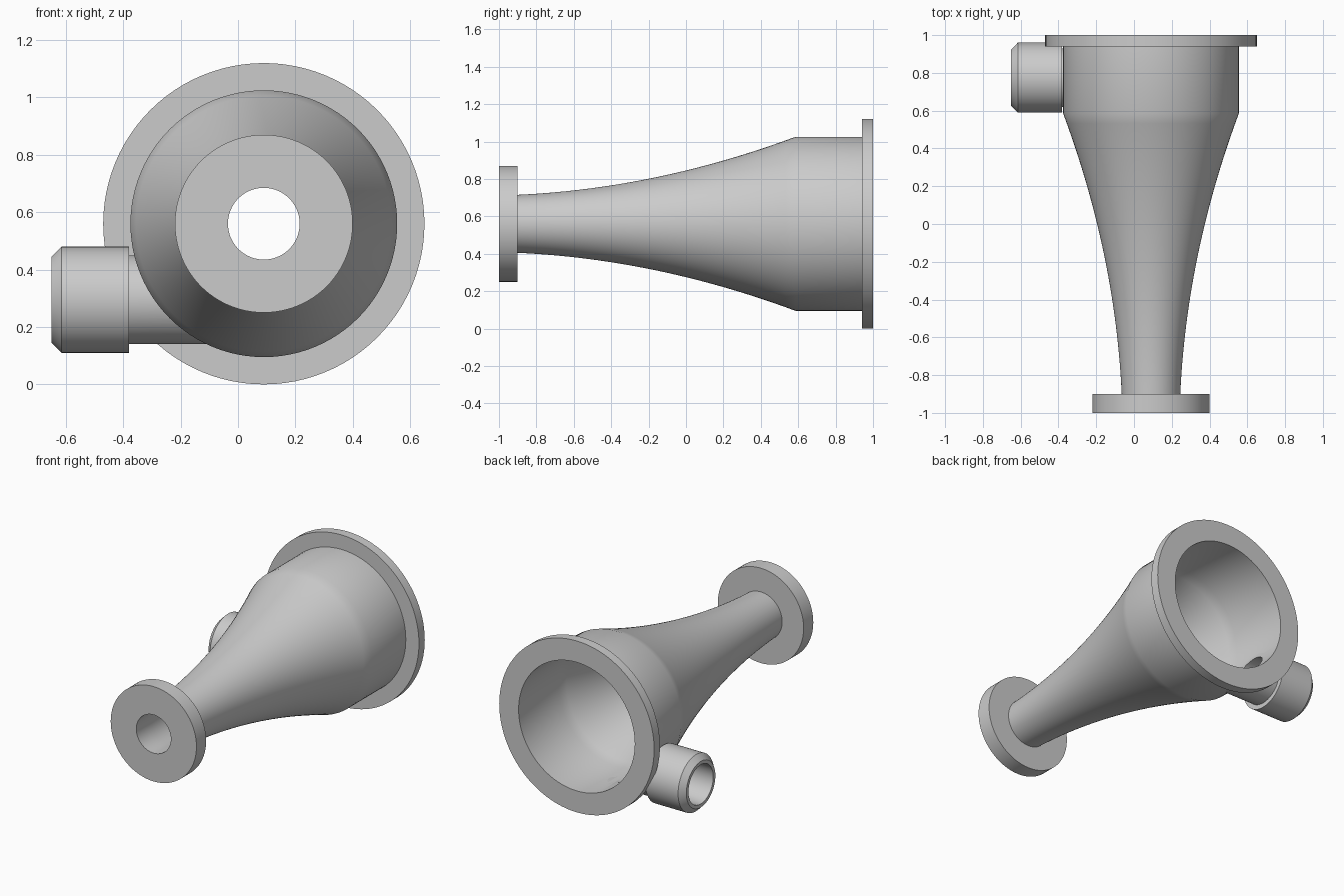
import bpy, bmesh, math
from mathutils import Matrix, Vector

cube = bpy.data.objects.get("Cube")
if cube:
    bpy.data.objects.remove(cube, do_unlink=True)

grey = bpy.data.materials.new("plain_grey")
grey.use_nodes = True
COLOR = (0.6, 0.6, 0.6, 1)
grey.diffuse_color = COLOR
grey.node_tree.nodes["Principled BSDF"].inputs["Base Color"].default_value = COLOR

SEGMENTS = 96
CONE_START, CONE_END = -0.9, 0.585


def lathe(name, profile, axis, origin):
    """Spin a closed (position, radius) loop about the given axis."""
    bm = bmesh.new()
    rings = []
    for pos, rad in profile:
        if rad == 0:
            rings.append([bm.verts.new((0, 0, pos))] * SEGMENTS)
            continue
        ring = []
        for i in range(SEGMENTS):
            a = math.tau * i / SEGMENTS
            ring.append(bm.verts.new((rad * math.cos(a), rad * math.sin(a), pos)))
        rings.append(ring)
    for k, a in enumerate(rings):
        b = rings[(k + 1) % len(rings)]
        if a[0] is a[1] and b[0] is b[1]:
            continue
        for i in range(SEGMENTS):
            j = (i + 1) % SEGMENTS
            bm.faces.new(dict.fromkeys((a[i], a[j], b[j], b[i])))
    bmesh.ops.recalc_face_normals(bm, faces=bm.faces)
    turn = Vector((0, 0, 1)).rotation_difference(Vector(axis)).to_matrix().to_4x4()
    bm.transform(Matrix.Translation(origin) @ turn)
    mesh = bpy.data.meshes.new(name)
    bm.to_mesh(mesh)
    bm.free()
    mesh.materials.append(grey)
    obj = bpy.data.objects.new(name, mesh)
    bpy.context.collection.objects.link(obj)
    return obj


def cone_curve(small, large, steps=28):
    """Flared profile, nearly straight at the narrow end."""
    points = []
    for i in range(steps + 1):
        t = i / steps
        blend = 0.22 * t + 0.78 * t * t
        points.append((CONE_START + t * (CONE_END - CONE_START),
                       small + (large - small) * blend))
    return points


def cut(obj, cutter):
    cutter.hide_render = True
    mod = obj.modifiers.new("opening", 'BOOLEAN')
    mod.operation = 'DIFFERENCE'
    mod.solver = 'EXACT'
    mod.object = cutter
    bpy.context.view_layer.objects.active = obj
    bpy.ops.object.modifier_apply(modifier=mod.name)
    bpy.data.objects.remove(cutter, do_unlink=True)


MAIN = (0.09, 0, 0.56)
INLET = (0, 0.775, 0.295)

# Hollow flared chamber with its two flanges
outer = [(-1, 0.31), (-0.9, 0.31)] + cone_curve(0.155, 0.465)
outer += [(0.94, 0.465), (0.94, 0.56), (1, 0.56)]
inner = [(-1, 0.125)] + cone_curve(0.125, 0.42) + [(1, 0.42)]
chamber = lathe("flared_chamber", outer + inner[::-1], (0, 1, 0), MAIN)

# Side inlet with chamfered collar
inlet = lathe("side_inlet", [
    (-0.65, 0.15), (-0.615, 0.185), (-0.38, 0.185), (-0.38, 0.155),
    (0.05, 0.155), (0.05, 0.128), (-0.65, 0.128)], (1, 0, 0), INLET)

# Open the chamber wall to the inlet, and trim the inlet inside the chamber
inlet_bore = lathe("inlet_bore", [(-0.7, 0), (-0.7, 0.128), (0.09, 0.128), (0.09, 0)],
                   (1, 0, 0), INLET)
cut(chamber, inlet_bore)
chamber_bore = lathe("chamber_bore", [(0.5, 0), (0.5, 0.42), (1.1, 0.42), (1.1, 0)],
                     (0, 1, 0), MAIN)
cut(inlet, chamber_bore)

# Smooth round surfaces, sharp rims
for obj in (chamber, inlet):
    bpy.ops.object.select_all(action='DESELECT')
    obj.select_set(True)
    bpy.context.view_layer.objects.active = obj
    bpy.ops.object.shade_smooth_by_angle(angle=math.radians(30))
